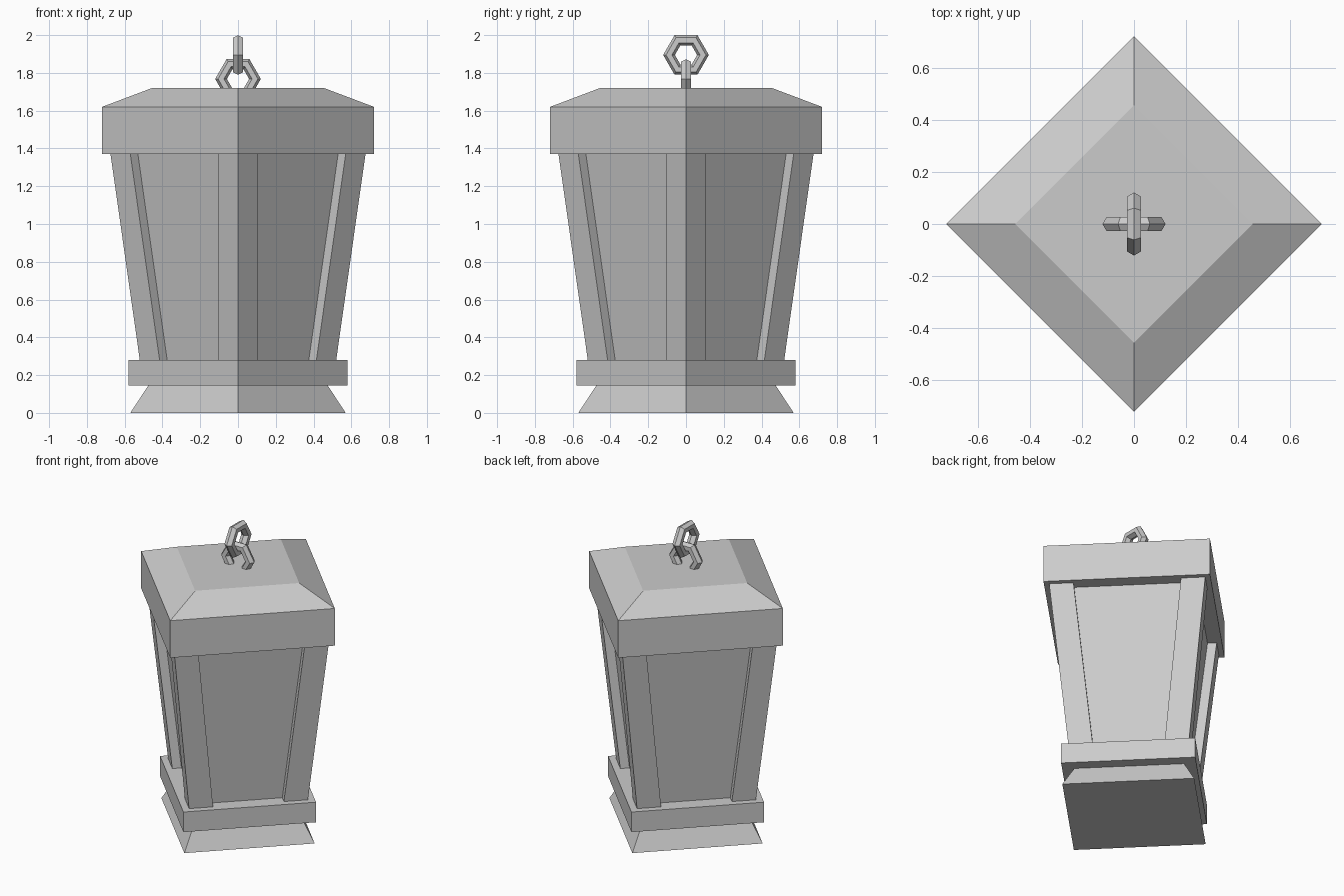
import bpy, bmesh
from math import cos, sin, pi

if "Cube" in bpy.data.objects:
    bpy.data.objects.remove(bpy.data.objects["Cube"])


def loft(name, sections):
    """Stack of diamond sections: (centre x, centre y, z, corner radius)."""
    bm = bmesh.new()
    rings = []
    for cx, cy, z, r in sections:
        rings.append([bm.verts.new((cx + r * cos(i * pi / 2), cy + r * sin(i * pi / 2), z))
                      for i in range(4)])
    for a, b in zip(rings, rings[1:]):
        for i in range(4):
            j = (i + 1) % 4
            bm.faces.new((a[i], a[j], b[j], b[i]))
    bm.faces.new(rings[0][::-1])
    bm.faces.new(rings[-1])
    mesh = bpy.data.meshes.new(name)
    bm.to_mesh(mesh)
    bm.free()
    obj = bpy.data.objects.new(name, mesh)
    bpy.context.collection.objects.link(obj)
    return obj


def link(name, z, turn):
    """Six-sided chain link standing upright."""
    bpy.ops.mesh.primitive_torus_add(major_segments=6, minor_segments=6,
                                     major_radius=0.09, minor_radius=0.031,
                                     location=(0, 0, z), rotation=(pi / 2, 0, turn))
    bpy.context.object.name = name


# Flared foot and plinth
loft("foot", [(0, 0, 0, 0.57), (0, 0, 0.145, 0.475)])
loft("plinth", [(0, 0, 0.145, 0.58), (0, 0, 0.28, 0.58)])

# Recessed panels between the posts
loft("panels", [(0, 0, 0.28, 0.44), (0, 0, 1.37, 0.595)])

# Leaning corner posts
HALF = 0.105
for k in range(4):
    c, s = cos(k * pi / 2), sin(k * pi / 2)
    low, high = 0.52 - HALF, 0.675 - HALF
    loft(f"corner_post_{k + 1}", [(c * low, s * low, 0.28, HALF),
                                  (c * high, s * high, 1.37, HALF)])

# Roof with deep band and bevelled flat top
loft("roof", [(0, 0, 1.37, 0.72), (0, 0, 1.62, 0.72), (0, 0, 1.72, 0.455)])

# Interlocked hanging links
link("lower_link", 1.768, 0)
link("upper_link", 1.895, pi / 2)
